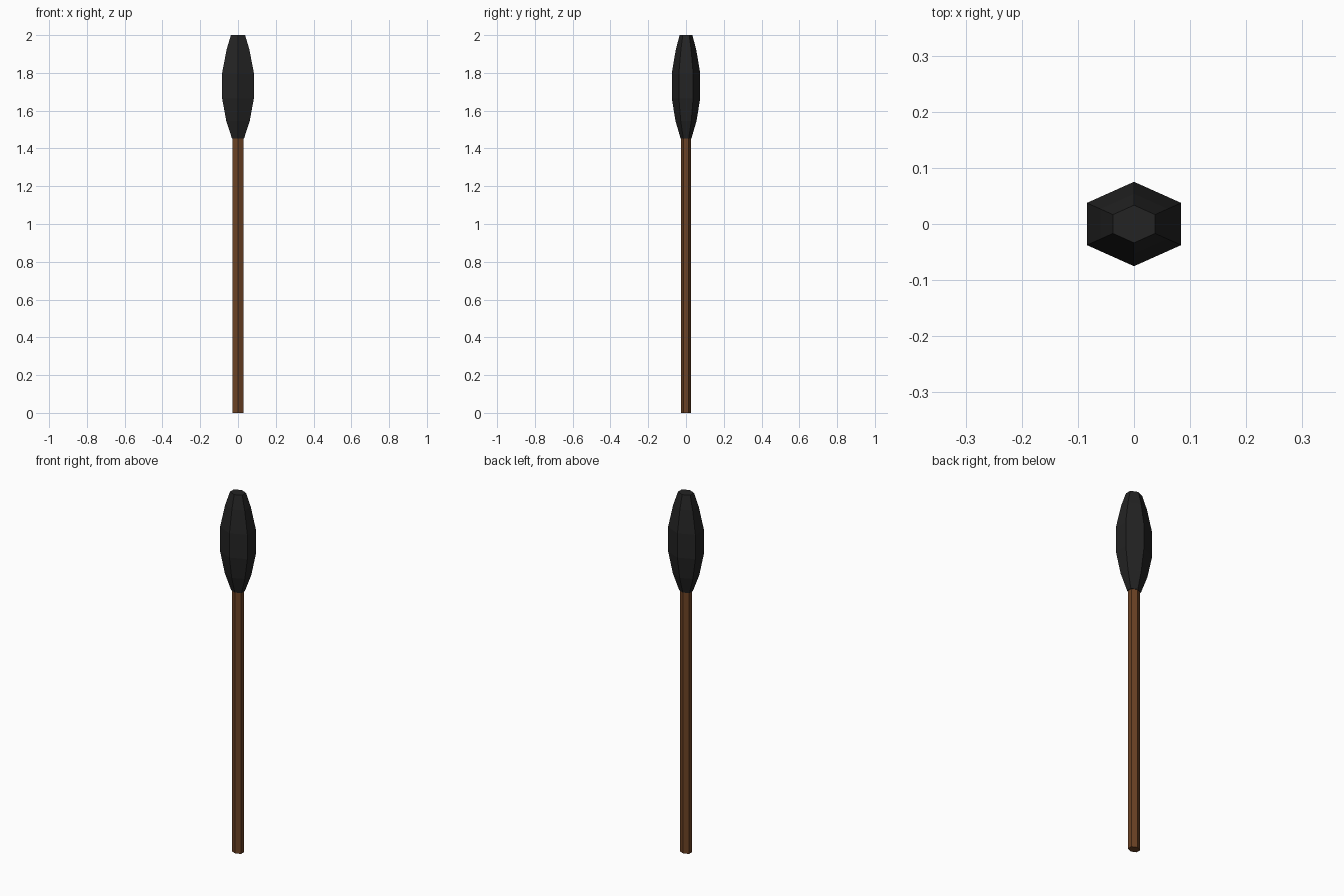
import bpy, bmesh, math

if "Cube" in bpy.data.objects:
    bpy.data.objects.remove(bpy.data.objects["Cube"])

def material(name, rgb):
    m = bpy.data.materials.new(name)
    m.diffuse_color = (*rgb, 1)
    m.use_nodes = True
    m.node_tree.nodes["Principled BSDF"].inputs["Base Color"].default_value = m.diffuse_color
    return m

def hex_lathe(name, profile, mat):
    """Six-sided body from (z, half width x, half depth y); corners point to +-y."""
    bm = bmesh.new()
    rings = []
    for z, hx, hy in profile:
        ring = []
        for i in range(6):
            a = math.radians(90 + 60 * i)
            ring.append(bm.verts.new((hx * math.cos(a) / math.cos(math.radians(30)),
                                      hy * math.sin(a), z)))
        rings.append(ring)
    for lo, hi in zip(rings, rings[1:]):
        for i in range(6):
            j = (i + 1) % 6
            bm.faces.new((lo[i], lo[j], hi[j], hi[i]))
    bm.faces.new(rings[0][::-1])
    bm.faces.new(rings[-1])
    bmesh.ops.recalc_face_normals(bm, faces=bm.faces)
    me = bpy.data.meshes.new(name)
    bm.to_mesh(me)
    bm.free()
    me.materials.append(mat)
    ob = bpy.data.objects.new(name, me)
    bpy.context.collection.objects.link(ob)
    return ob

wood = material("brown wood", (0.15, 0.055, 0.018))
dark = material("charcoal black", (0.017, 0.017, 0.017))

# Wooden shaft
hex_lathe("shaft", [(0, 0.028, 0.026), (1.455, 0.028, 0.026)], wood)

# Faceted dark head
head = [(1.453, 0.032), (1.545, 0.062), (1.665, 0.084),
        (1.80, 0.084), (1.925, 0.060), (2.0, 0.0375)]
hex_lathe("head", [(z, w, w * 0.895) for z, w in head], dark)
